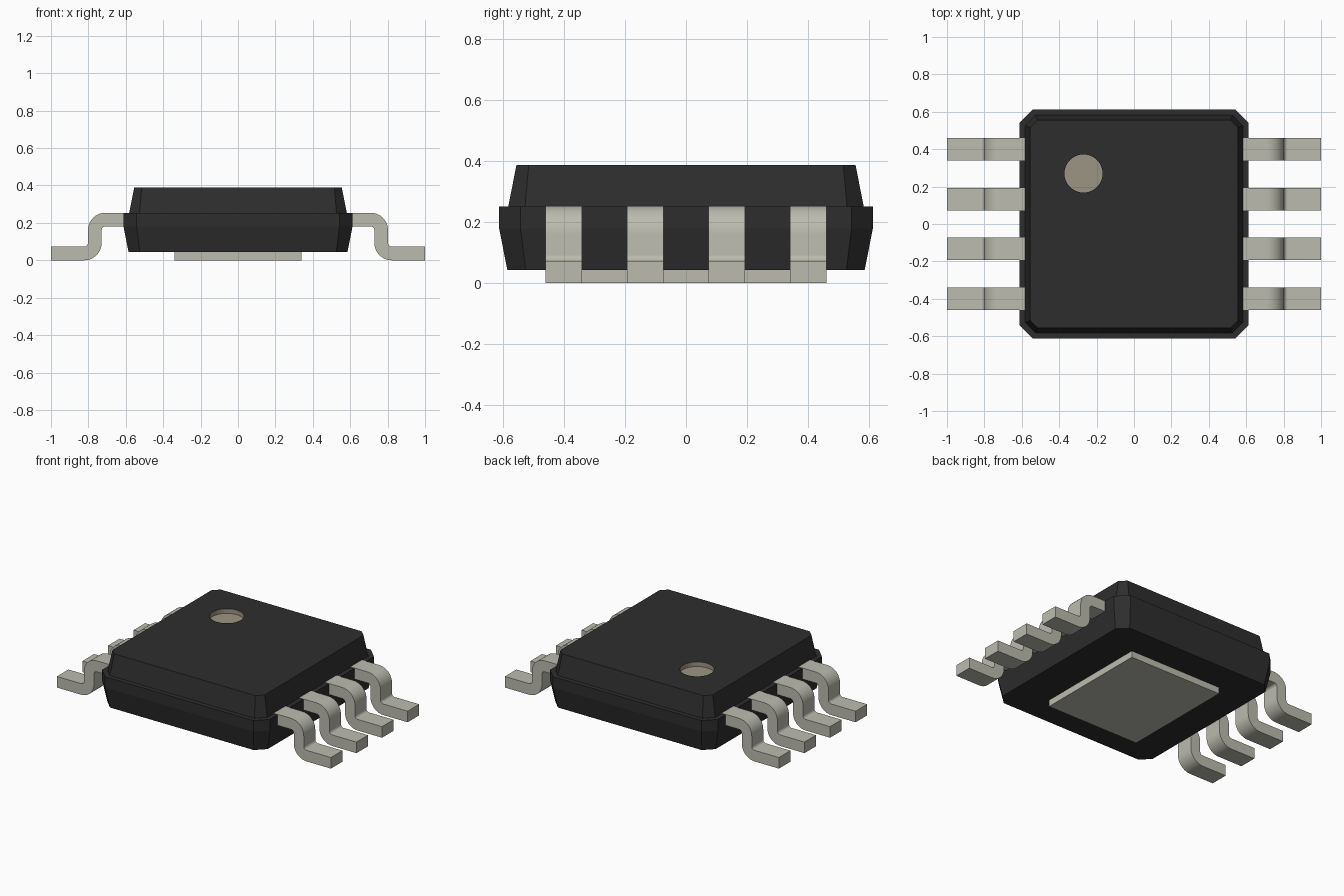
import bpy, bmesh, math

cube = bpy.data.objects.get("Cube")
if cube:
    bpy.data.objects.remove(cube, do_unlink=True)


def make_material(name, rgb):
    mat = bpy.data.materials.new(name)
    mat.use_nodes = True
    mat.diffuse_color = (*rgb, 1)
    mat.node_tree.nodes["Principled BSDF"].inputs["Base Color"].default_value = (*rgb, 1)
    return mat


BLACK = make_material("black plastic", (0.027, 0.027, 0.027))
TIN = make_material("tinned metal", (0.50, 0.50, 0.43))
MARK = make_material("marker beige", (0.33, 0.30, 0.23))


def loft(name, rings, mat):
    """Closed solid through a list of equally long point rings."""
    bm = bmesh.new()
    loops = [[bm.verts.new(p) for p in ring] for ring in rings]
    n = len(loops[0])
    for a, b in zip(loops, loops[1:]):
        for i in range(n):
            j = (i + 1) % n
            bm.faces.new((a[i], a[j], b[j], b[i]))
    bm.faces.new(loops[0][::-1])
    bm.faces.new(loops[-1])
    bmesh.ops.recalc_face_normals(bm, faces=bm.faces)
    mesh = bpy.data.meshes.new(name)
    bm.to_mesh(mesh)
    bm.free()
    mesh.materials.append(mat)
    obj = bpy.data.objects.new(name, mesh)
    bpy.context.collection.objects.link(obj)
    return obj


def select_only(obj):
    bpy.ops.object.select_all(action='DESELECT')
    obj.select_set(True)
    bpy.context.view_layer.objects.active = obj


def chamfered_square(h, c, z):
    k = h - c
    return [(h, -k, z), (h, k, z), (k, h, z), (-k, h, z),
            (-h, k, z), (-h, -k, z), (-k, -h, z), (k, -h, z)]


def circle(x, y, r, z, n=48):
    return [(x + r * math.cos(2 * math.pi * i / n),
             y + r * math.sin(2 * math.pi * i / n), z) for i in range(n)]


# Body: half width, corner chamfer and height of each section
sections = [(0.585, 0.06, 0.043), (0.612, 0.07, 0.18), (0.612, 0.07, 0.252),
            (0.582, 0.055, 0.252), (0.555, 0.04, 0.388)]
body = loft("body", [chamfered_square(*s) for s in sections], BLACK)

# Round marker recess, cut with its own colour on wall and floor
body.data.materials.append(MARK)
cutter = loft("marker_cutter", [circle(-0.27, 0.27, 0.102, z) for z in (0.358, 0.5)], MARK)
cutter.hide_render = True
cut = body.modifiers.new("marker recess", 'BOOLEAN')
cut.operation = 'DIFFERENCE'
cut.solver = 'EXACT'
cut.material_mode = 'TRANSFER'
cut.object = cutter
select_only(body)
bpy.ops.object.modifier_apply(modifier=cut.name)
bpy.data.objects.remove(cutter, do_unlink=True)

# Thermal pad under the body
pad_x, pad_y = 0.34, 0.385
pad_ring = [(-pad_x, -pad_y), (pad_x, -pad_y), (pad_x, pad_y), (-pad_x, pad_y)]
loft("thermal_pad", [[(x, y, z) for x, y in pad_ring] for z in (0.0, 0.05)], TIN)


# Gull-wing leads: two opposite bends share one profile
def arc(cx, cz, r, start, end, steps=10):
    return [(cx + r * math.cos(math.radians(start + (end - start) * i / steps)),
             cz + r * math.sin(math.radians(start + (end - start) * i / steps)))
            for i in range(steps + 1)]


R_IN, R_OUT = 0.02, 0.093
upper, lower = (0.709, 0.161), (0.822, 0.093)
profile = ([(0.56, upper[1] + R_OUT)]
           + arc(*upper, R_OUT, 90, 0) + arc(*lower, R_IN, 180, 270)
           + [(1.0, lower[1] - R_IN), (1.0, 0.0)]
           + arc(*lower, R_OUT, 270, 180) + arc(*upper, R_IN, 0, 90)
           + [(0.56, upper[1] + R_IN)])

for side, sx in (("left", 1), ("right", -1)):
    for i in range(4):
        y = -0.4 + i * 0.8 / 3
        lead = loft(f"{side}_lead_{i + 1}",
                    [[(sx * x, y + dy, z) for x, z in profile] for dy in (-0.06, 0.06)], TIN)
        select_only(lead)
        bpy.ops.object.shade_smooth_by_angle(angle=math.radians(30))
